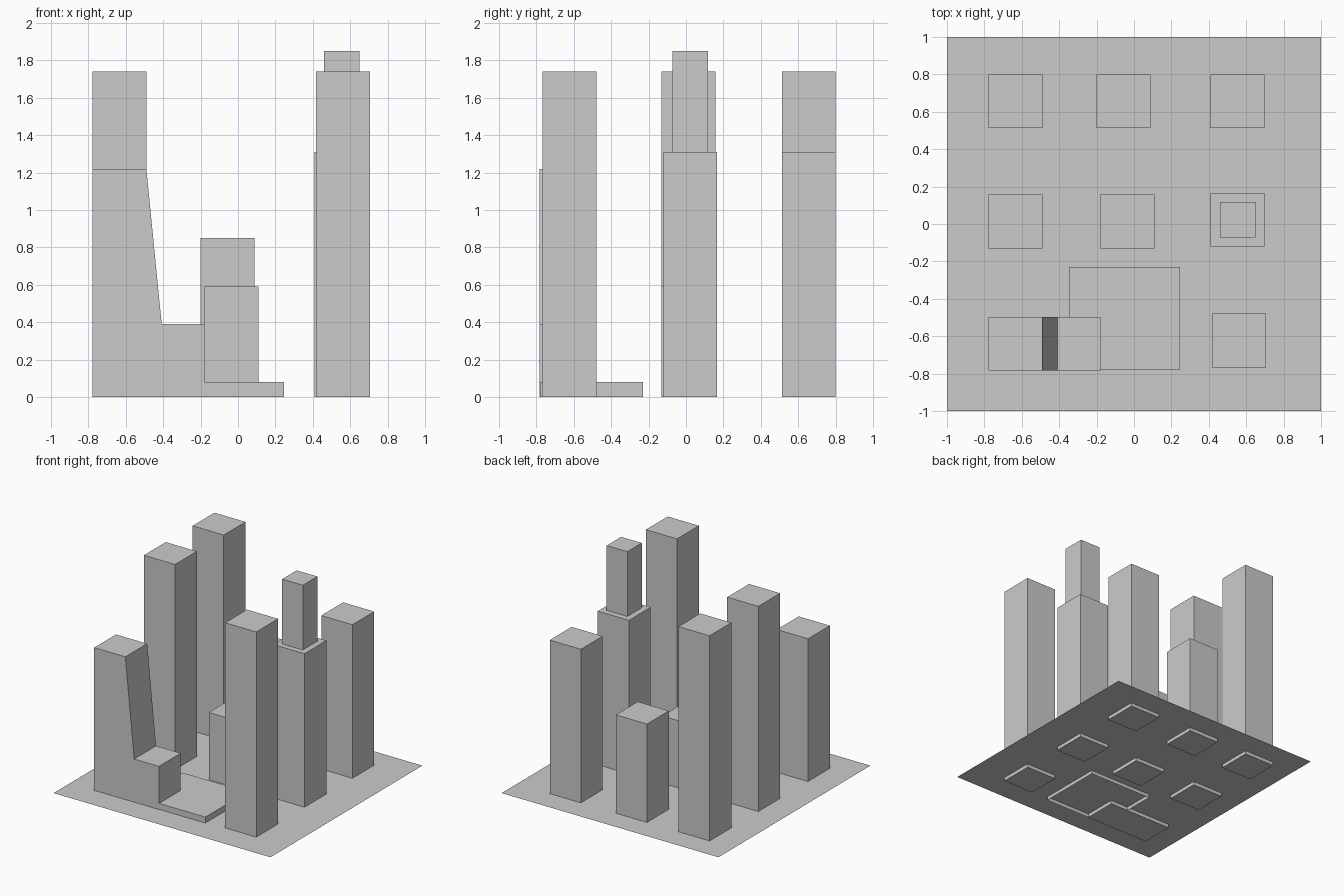
import bpy

if "Cube" in bpy.data.objects:
    bpy.data.objects.remove(bpy.data.objects["Cube"])


def mesh_object(name, verts, faces):
    mesh = bpy.data.meshes.new(name)
    mesh.from_pydata(verts, [], faces)
    obj = bpy.data.objects.new(name, mesh)
    bpy.context.collection.objects.link(obj)
    return obj


def prism(name, profile, y0, y1, bottom=True):
    """Extrude a clockwise (x, z) outline from y0 to y1; its last edge is the base."""
    n = len(profile)
    verts = [(x, y, z) for y in (y0, y1) for x, z in profile]
    faces = [tuple(reversed(range(n))), tuple(range(n, 2 * n))]
    for i in range(n if bottom else n - 1):
        j = (i + 1) % n
        faces.append((i, j, n + j, n + i))
    return mesh_object(name, verts, faces)


def block(name, x0, x1, y0, y1, z0, z1, bottom=True):
    outline = [(x0, z0), (x0, z1), (x1, z1), (x1, z0)]
    return prism(name, outline, y0, y1, bottom)


# Thin ground sheet; the buildings poke slightly through it
G = 0.03
mesh_object("ground_sheet", [(-1, -1, G), (1, -1, G), (1, 1, G), (-1, 1, G)], [(0, 1, 2, 3)])

# Plain square towers: name, left x, front y, height
W = 0.287
towers = [
    ("tower_back_left", -0.777, 0.512, 1.74),
    ("tower_back_middle", -0.20, 0.512, 0.85),
    ("tower_back_right", 0.41, 0.512, 1.31),
    ("tower_middle_left", -0.777, -0.13, 1.74),
    ("tower_centre", -0.178, -0.13, 0.59),
    ("tower_middle_right", 0.41, -0.12, 1.31),
    ("tower_front_right", 0.418, -0.766, 1.74),
]
for name, x, y, h in towers:
    block(name, x, x + W, y, y + W, 0, h)

# Narrow upper storey on the middle right tower
block("upper_storey", 0.459, 0.649, -0.073, 0.117, 1.31, 1.85)

# Building with a sloped facade and a low wing
slope = [(-0.777, 0), (-0.777, 1.22), (-0.49, 1.22), (-0.408, 0.39), (-0.18, 0.39), (-0.18, 0)]
prism("sloped_building", slope, -0.784, -0.497)

# Low podium, open underneath
block("podium", -0.348, 0.246, -0.781, -0.23, 0, 0.08, bottom=False)
